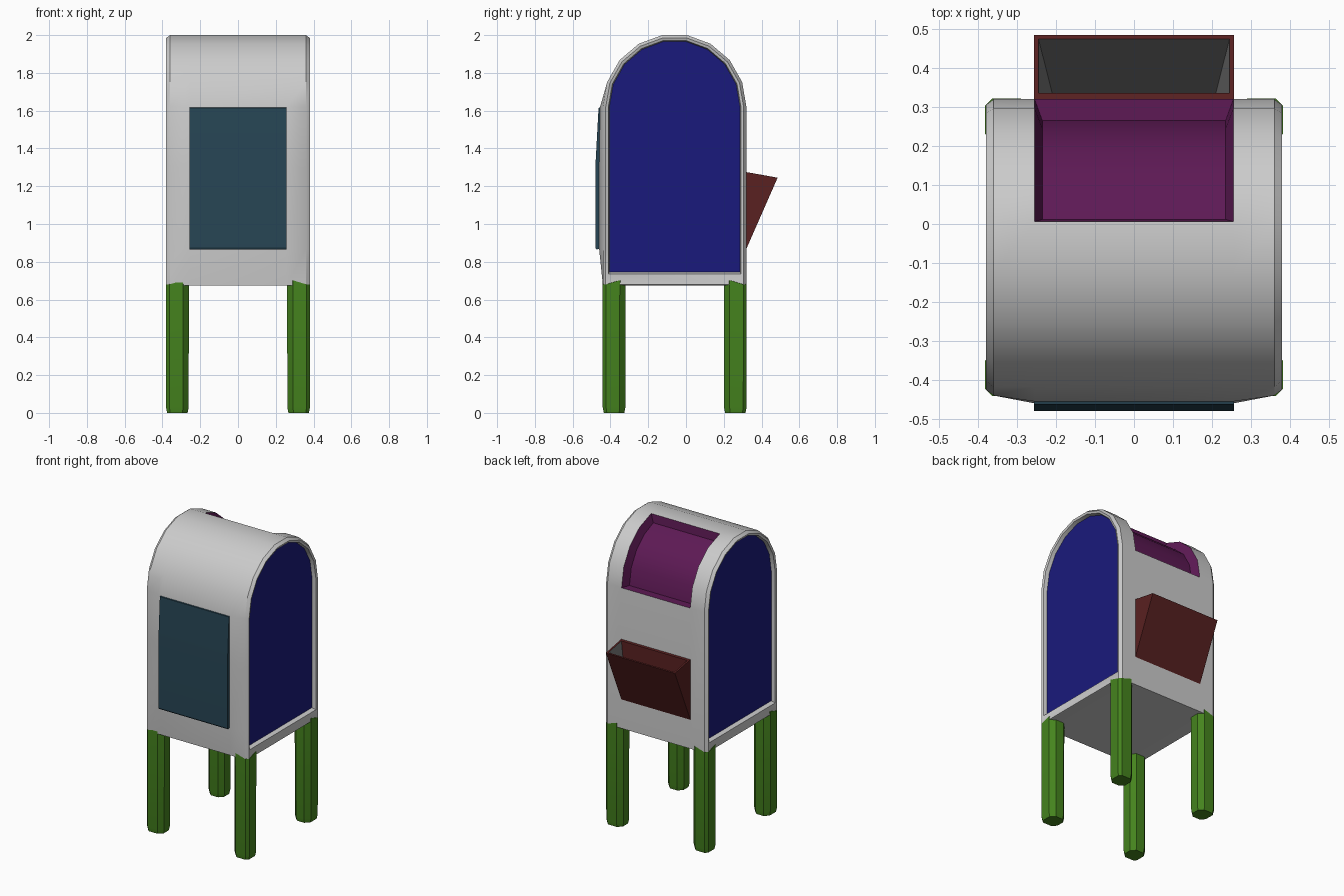
import bpy, bmesh, math

if "Cube" in bpy.data.objects:
    bpy.data.objects.remove(bpy.data.objects["Cube"])

GREEN, BLUE = (.06, .23, .013, 1), (.01, .01, .2, 1)
PURPLE, RED, TEAL = (.11, .01, .09, 1), (.1, .015, .015, 1), (.02, .06, .09, 1)
CY, CZ, R = -.06, 1.62, .38


def build(name, verts, faces, color=None, fix=True):
    me = bpy.data.meshes.new(name)
    me.from_pydata(verts, [], faces)
    if fix:
        bm = bmesh.new()
        bm.from_mesh(me)
        bmesh.ops.recalc_face_normals(bm, faces=bm.faces)
        bm.to_mesh(me)
        bm.free()
    ob = bpy.data.objects.new(name, me)
    bpy.context.collection.objects.link(ob)
    if color:
        mat = bpy.data.materials.new(name + "_colour")
        mat.diffuse_color = color
        mat.use_nodes = True
        mat.node_tree.nodes["Principled BSDF"].inputs["Base Color"].default_value = mat.diffuse_color
        me.materials.append(mat)
    bpy.ops.object.select_all(action='DESELECT')
    ob.select_set(True)
    bpy.context.view_layer.objects.active = ob
    bpy.ops.object.shade_smooth_by_angle(angle=math.radians(30))
    return ob


def arc(r, deg):
    a = math.radians(deg)
    return CY + r * math.cos(a), CZ + r * math.sin(a) / math.cos(math.radians(10))


def ring(x, off, bottom, bulge=0):
    """Arched cross-section at x, inset by off, with the front pushed out by bulge."""
    r = R - off
    pts = [(CY - r, bottom), (CY - r - bulge, .87), (CY - r - bulge, 1.3)]
    pts += [arc(r, 180 - 20 * i) for i in range(10)] + [(CY + r, bottom)]
    pts[3] = (pts[3][0] - bulge * .75, pts[3][1])
    return [(x, y, z) for y, z in pts]


# Body: arched shell with rolled rims and recessed ends, open at the chute
half = [(.35, .034, .745, 0), (.375, .029, .735, 0), (.38, .015, .68, 0),
        (.36, 0, .675, 0), (.255, 0, .675, .02)]
stations = [(-s[0], *s[1:]) for s in half] + half[::-1]
N = 14
verts = [v for s in stations for v in ring(*s)]
faces = []
for i in range(len(stations) - 1):
    for j in range(N):
        if i == 4 and 8 <= j < 12:
            continue
        k = (j + 1) % N
        faces.append((i * N + j, i * N + k, (i + 1) * N + k, (i + 1) * N + j))
build("body", verts, faces)

# Arched side panels
for label, s in (("left", -1), ("right", 1)):
    f = list(range(N))
    build(label + "_side_panel", ring(s * .35, .034, .745), [f if s < 0 else f[::-1]], BLUE, False)
    me = bpy.data.objects[label + "_side_panel"].data
    if me.polygons[0].normal.x * s < 0:
        me.flip_normals()

# Recessed letter chute in the upper back
angles = [80, 60, 40, 20, 0]
outer = [arc(R, a) for a in angles]
inner = [arc(.325, a) for a in angles]
inner[0] = (.012, inner[0][1])
cols = [(-.255, outer), (-.235, inner), (.235, inner), (.255, outer)]
verts = [(x, y, z) for x, row in cols for y, z in row]
faces = [(i * 5 + j, i * 5 + j + 1, (i + 1) * 5 + j + 1, (i + 1) * 5 + j)
         for i in range(3) for j in range(4)]
faces += [(0, 5, 10, 15), (4, 9, 14, 19)]
chute = build("letter_chute", verts, faces, PURPLE)
if sum(p.normal.z * p.area for p in chute.data.polygons) < 0:
    chute.data.flip_normals()

# Front panel: a slab that leans back above its middle
side = [(-.45, .87), (-.474, .865), (-.48, .875), (-.48, 1.3), (-.463, 1.615), (-.44, 1.62)]
n = len(side)
verts = [(x, y, z) for x in (-.257, .257) for y, z in side]
faces = [(j, (j + 1) % n, n + (j + 1) % n, n + j) for j in range(n)]
faces += [list(range(n)), list(range(n, 2 * n))]
build("front_panel", verts, faces, TEAL)

# Back bin: wedge with an open, tapering hollow
W = .257
verts = []
for x, ix, bx in ((-W, -.245, -.21), (W, .245, .21)):
    verts += [(x, .318, 1.275), (x, .485, 1.245), (x, .318, .865),
              (ix, .336, 1.272), (ix, .475, 1.247), (bx, .336, .93)]
faces = [(0, 1, 2), (6, 7, 8), (1, 7, 8, 2), (0, 6, 8, 2),
         (0, 6, 9, 3), (1, 7, 10, 4), (0, 1, 4, 3), (6, 7, 10, 9),
         (3, 9, 11, 5), (3, 4, 5), (9, 10, 11), (4, 10, 11, 5)]
back_bin = build("back_bin", verts, faces, RED)
lining = bpy.data.materials.new("bin_lining")
lining.diffuse_color = (.2, .2, .2, 1)
lining.use_nodes = True
lining.node_tree.nodes["Principled BSDF"].inputs["Base Color"].default_value = lining.diffuse_color
back_bin.data.materials.append(lining)
for p in back_bin.data.polygons[-3:]:
    p.material_index = 1

# Legs: chamfered posts whose tops lap over the lower corners of the body
h, b = .06, .03
plan = [(h, h - .018, .68), (h - .018, h, .68), (b - h, h, .702), (-h, h - b, .676),
        (-h, b - h, .676), (b - h, -h, .676), (h - b, -h, .676), (h, b - h, .702)]
for lx, sx in (("left", -1), ("right", 1)):
    for ly, sy in (("front", -1), ("back", 1)):
        rows = [[(x * .9, y * .9, 0) for x, y, z in plan],
                [(x, y, .03) for x, y, z in plan],
                [(x * 1.01, y * 1.01, z) for x, y, z in plan]]
        verts = [(sx * (x + .321), CY + sy * (y + .321), z) for row in rows for x, y, z in row]
        faces = [(i * 8 + j, i * 8 + (j + 1) % 8, i * 8 + 8 + (j + 1) % 8, i * 8 + 8 + j)
                 for i in range(2) for j in range(8)]
        faces += [list(range(8)), list(range(16, 24))]
        build(f"{ly}_{lx}_leg", verts, faces, GREEN)
